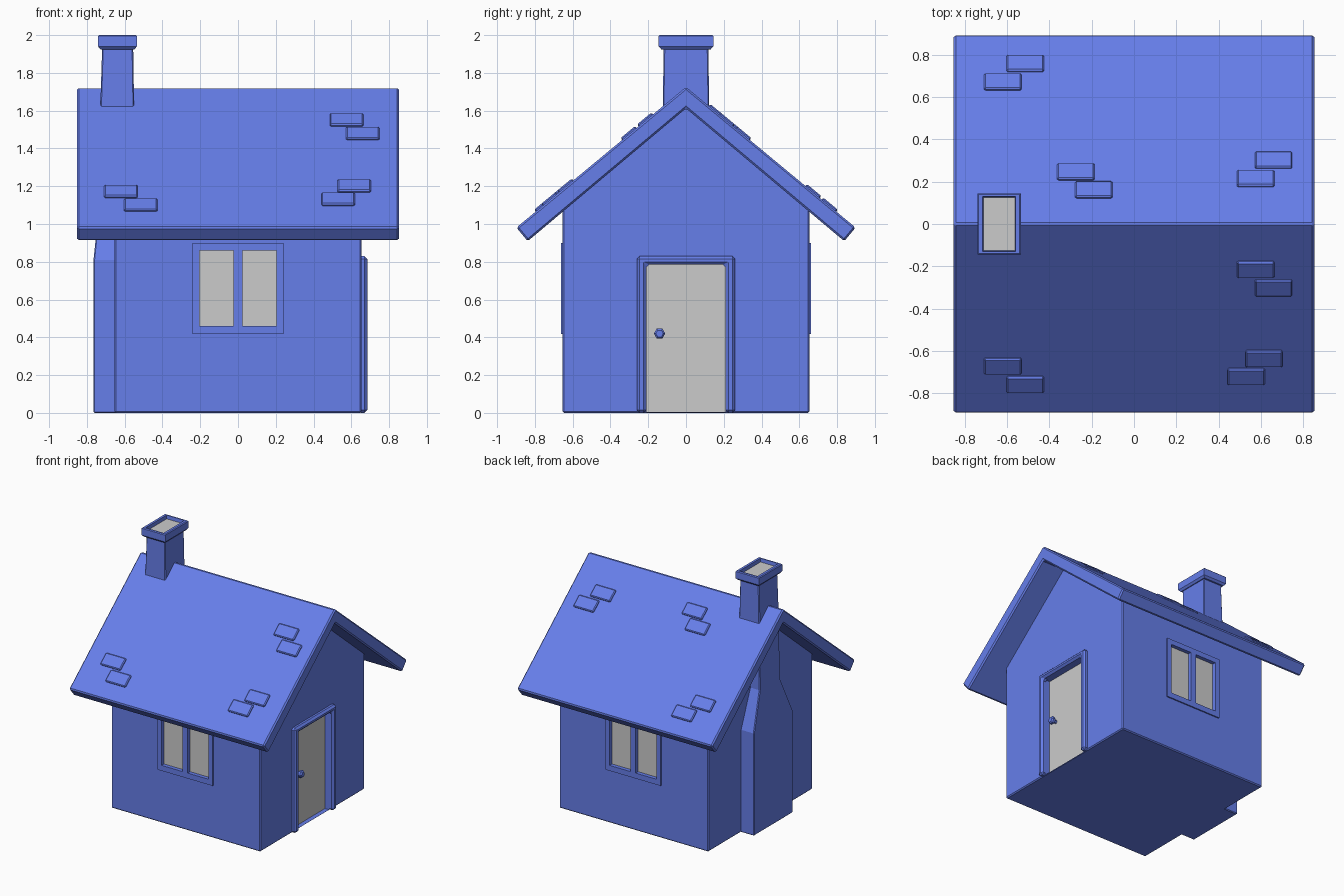
import bpy, bmesh, math
from mathutils import Matrix

if "Cube" in bpy.data.objects:
    bpy.data.objects.remove(bpy.data.objects["Cube"])

blue = bpy.data.materials.new("blue_paint")
blue.diffuse_color = (0.133, 0.209, 0.823, 1)
blue.use_nodes = True
blue.node_tree.nodes["Principled BSDF"].inputs["Base Color"].default_value = blue.diffuse_color


def finish(name, bm, coloured=True, bevel=0.0):
    bmesh.ops.recalc_face_normals(bm, faces=bm.faces)
    mesh = bpy.data.meshes.new(name)
    bm.to_mesh(mesh)
    bm.free()
    ob = bpy.data.objects.new(name, mesh)
    bpy.context.collection.objects.link(ob)
    if coloured:
        mesh.materials.append(blue)
    if bevel:
        mod = ob.modifiers.new("Bevel", 'BEVEL')
        mod.width, mod.segments, mod.limit_method = bevel, 1, 'ANGLE'
    return ob


def add_box(bm, x0, x1, y0, y1, z0, z1):
    size = Matrix.Diagonal((x1 - x0, abs(y1 - y0), z1 - z0, 1))
    mid = Matrix.Translation(((x0 + x1) / 2, (y0 + y1) / 2, (z0 + z1) / 2))
    bmesh.ops.create_cube(bm, size=1, matrix=mid @ size)


def box(name, *bounds, coloured=True, bevel=0.0):
    bm = bmesh.new()
    add_box(bm, *bounds)
    return finish(name, bm, coloured, bevel)


def loft(name, rings, bevel=0.0):
    """Skin a stack of equal-length point rings and close both ends."""
    bm = bmesh.new()
    rows = [[bm.verts.new(p) for p in ring] for ring in rings]
    for a, b in zip(rows, rows[1:]):
        for i in range(len(a)):
            j = (i + 1) % len(a)
            bm.faces.new((a[i], a[j], b[j], b[i]))
    bm.faces.new(rows[0])
    bm.faces.new(rows[-1])
    return finish(name, bm, True, bevel)


def prism(name, profile, x0, x1, bevel):
    """Extrude a closed y-z profile along x."""
    return loft(name, [[(x, y, z) for y, z in profile] for x in (x0, x1)], bevel)


def mirrored(half):
    """Complete a half profile across y = 0."""
    return half + [(-y, z) for y, z in reversed(half) if y > 0]


def rect(z, x0, x1, hy):
    return [(x0, -hy, z), (x1, -hy, z), (x1, hy, z), (x0, hy, z)]


def cut(ob, cutter):
    mod = ob.modifiers.new("Openings", 'BOOLEAN')
    mod.operation, mod.object, mod.solver = 'DIFFERENCE', cutter, 'EXACT'


# Walls with gables, and the overhanging roof
walls = prism("walls", mirrored([(0, 1.65), (0.653, 1.11), (0.653, 0)]), -0.653, 0.653, 0.008)
ridge, eave_y, eave_z = 1.725, 0.898, 0.981
slope = (ridge - eave_z) / eave_y
roof_half = [(eave_y, eave_z), (0.838, 0.909)]
roof_profile = [(0, ridge)] + roof_half + [(0, 1.612)] + [(-y, z) for y, z in reversed(roof_half)]
prism("roof", roof_profile, -0.853, 0.853, 0.01)

# Hidden cutter for window and door openings
panes = [(-0.205, -0.023), (0.023, 0.205)]
bm = bmesh.new()
for s in (-1, 1):
    for x0, x1 in panes:
        add_box(bm, x0, x1, s * 0.63, s * 0.75, 0.46, 0.86)
add_box(bm, 0.61, 0.75, -0.21, 0.21, 0.004, 0.785)
cutter = finish("opening_cutter", bm, False)
cutter.hide_render = True
cutter.hide_set(True)
cut(walls, cutter)

# Windows on the front and back walls
for s, side in ((-1, "front"), (1, "back")):
    frame = box(side + "_window_frame", -0.242, 0.242, s * 0.64, s * 0.663, 0.417, 0.90)
    cut(frame, cutter)
    for k, (x0, x1) in enumerate(panes):
        box(f"{side}_window_pane_{k + 1}", x0 - 0.005, x1 + 0.005,
            s * 0.615, s * 0.633, 0.455, 0.865, coloured=False)

# Door, surround and knob on the right wall
u_shape = [(-0.26, 0), (-0.26, 0.83), (0.26, 0.83), (0.26, 0),
           (0.21, 0), (0.21, 0.785), (-0.21, 0.785), (-0.21, 0)]
prism("door_frame", u_shape, 0.635, 0.685, 0.015)
box("door", 0.595, 0.613, -0.213, 0.213, 0.002, 0.788, coloured=False)
knob = [[(x, -0.14 + r * math.cos(i * math.pi / 3), 0.42 + r * math.sin(i * math.pi / 3))
         for i in range(6)]
        for x, r in ((0.61, 0.014), (0.63, 0.014), (0.64, 0.03), (0.658, 0.03), (0.668, 0.02))]
loft("door_knob", knob)

# Chimney breast narrowing into the stack
loft("chimney", [rect(0, -0.765, -0.55, 0.243), rect(0.81, -0.765, -0.55, 0.243),
                 rect(1.10, -0.735, -0.55, 0.127), rect(1.62, -0.729, -0.55, 0.123),
                 rect(1.94, -0.719, -0.555, 0.118)], 0.006)


# Chimney cap with a recessed flue
def cap_ring(z, hx, hy):
    return rect(z, -0.638 - hx, -0.638 + hx, hy)


loft("chimney_cap", [cap_ring(1.925, 0.09, 0.131), cap_ring(1.94, 0.103, 0.145),
                     cap_ring(1.994, 0.103, 0.145), cap_ring(2.0, 0.097, 0.139),
                     cap_ring(2.0, 0.078, 0.13), cap_ring(1.97, 0.074, 0.126)])
box("chimney_flue", -0.712, -0.564, -0.126, 0.126, 1.95, 1.973, coloured=False)

# Loose shingles lying on both roof slopes
spots = [(-0.515, 0.757), (-0.62, 0.67), (-0.275, 0.245), (-0.19, 0.16),
         (0.66, 0.30), (0.575, 0.213), (0.575, -0.213), (0.66, -0.30),
         (0.615, -0.635), (0.53, -0.72), (-0.62, -0.67), (-0.515, -0.757)]
for k, (x, y) in enumerate(spots):
    tile = box(f"shingle_{k + 1}", -0.0885, 0.0885, -0.05, 0.05, -0.02, 0.013, bevel=0.007)
    tile.location = (x, y, ridge - slope * abs(y))
    tile.rotation_euler.x = -math.copysign(math.atan(slope), y)
